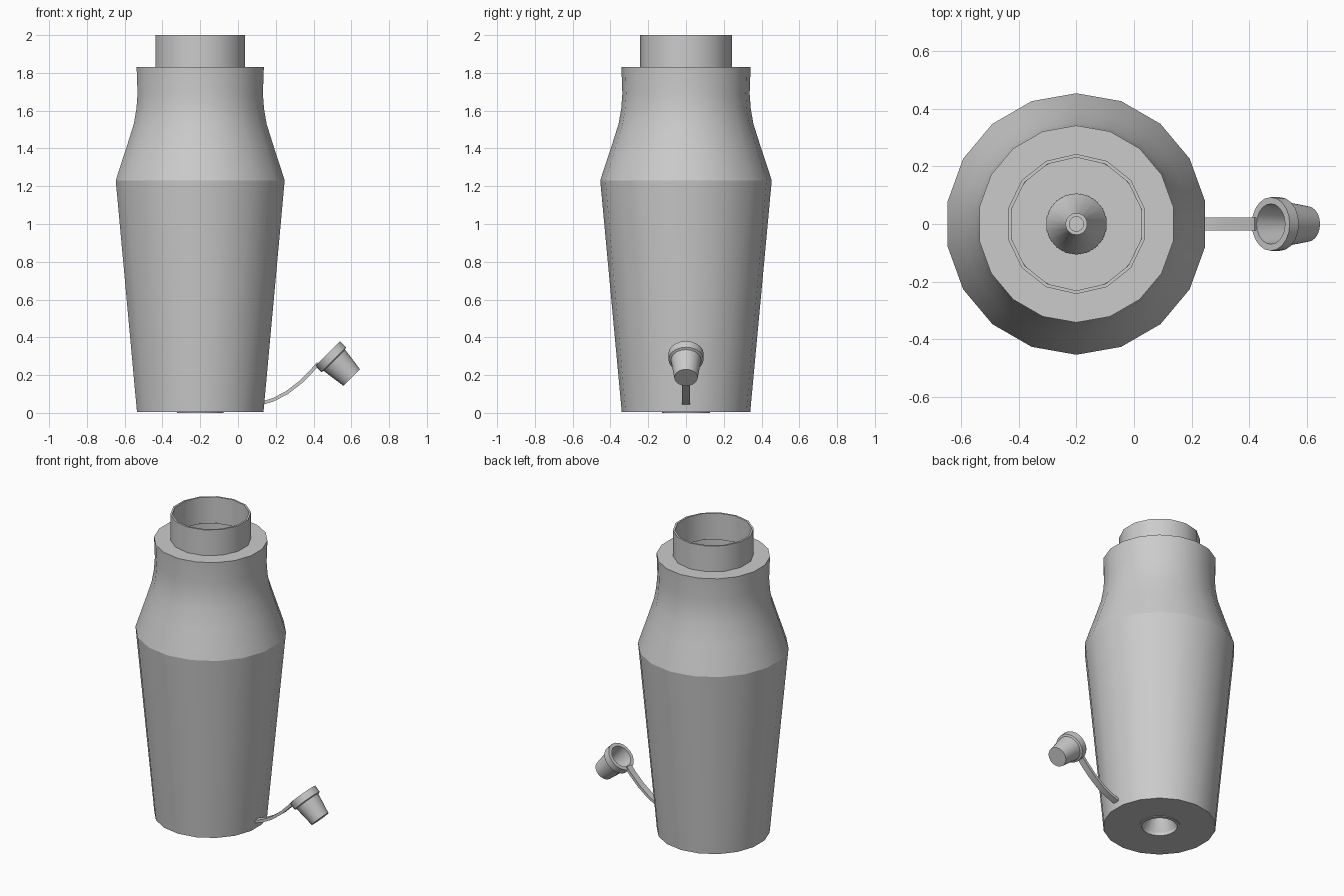
import bpy
import bmesh
from math import pi, sin, cos, radians
from mathutils import Matrix, Vector

cube = bpy.data.objects.get("Cube")
if cube:
    bpy.data.objects.remove(cube, do_unlink=True)

grey = bpy.data.materials.new("plain grey")
grey.use_nodes = True
grey.diffuse_color = (0.6, 0.6, 0.6, 1)
grey.node_tree.nodes["Principled BSDF"].inputs["Base Color"].default_value = (0.6, 0.6, 0.6, 1)


def finish(bm, name, matrix=Matrix()):
    bmesh.ops.remove_doubles(bm, verts=bm.verts, dist=0.0002)
    bmesh.ops.recalc_face_normals(bm, faces=bm.faces)
    mesh = bpy.data.meshes.new(name)
    bm.to_mesh(mesh)
    bm.free()
    mesh.materials.append(grey)
    obj = bpy.data.objects.new(name, mesh)
    obj.matrix_world = matrix
    bpy.context.collection.objects.link(obj)
    bpy.ops.object.select_all(action='DESELECT')
    obj.select_set(True)
    bpy.context.view_layer.objects.active = obj
    bpy.ops.object.shade_smooth_by_angle(angle=radians(32))
    return obj


def lathe(name, profile, sides, matrix):
    """Revolve (radius, height) points, first corner on the +y side."""
    bm = bmesh.new()
    rings = []
    for r, z in profile:
        angles = [pi / 2 + 2 * pi * i / sides for i in range(sides)]
        rings.append([bm.verts.new((r * cos(a), r * sin(a), z)) for a in angles])
    for low, high in zip(rings, rings[1:]):
        for i in range(sides):
            j = (i + 1) % sides
            bm.faces.new((low[i], low[j], high[j], high[i]))
    return finish(bm, name, matrix)


axis = Matrix.Translation((-0.2, 0, 0))

# Bottle shell, open inside
lathe("lower_body", [(0.34, 0.004), (0.454, 1.23)], 18, axis)
lathe("shoulder", [(0.454, 1.23), (0.435, 1.29), (0.395, 1.41), (0.357, 1.53),
                   (0.343, 1.61), (0.337, 1.69), (0.342, 1.83)], 18, axis)
lathe("collar_top", [(0.342, 1.83), (0.232, 1.83)], 18, axis)

# Thin neck tube
lathe("neck", [(0.231, 1.825), (0.243, 1.825), (0.243, 2), (0.231, 2), (0.231, 1.825)], 14, axis)

# Base with a raised ring and an inward nozzle
lathe("base", [(0.34, 0.004), (0.126, 0.004)], 18, axis)
lathe("base_ring", [(0.126, 0.006), (0.126, 0), (0.106, 0), (0.106, 0.02)], 18, axis)
lathe("nozzle", [(0.106, 0.02), (0.038, 0.15), (0.038, 0.19), (0.025, 0.19),
                 (0.025, 0.17), (0, 0.17)], 18, axis)

# Hollow stopper cap, tilted with its mouth up toward the bottle
tilt = Vector((1, 0, -1)).to_track_quat('Z', 'Y').to_matrix().to_4x4()
lathe("cap", [(0, 0.15), (0.05, 0.15), (0.07, 0), (0.093, 0), (0.093, 0.045),
              (0.08, 0.05), (0.062, 0.18), (0, 0.18)], 20,
      Matrix.Translation((0.475, 0, 0.314)) @ tilt)

# Flat curved strap from the base to the cap
path = [(0.125, 0.05), (0.19, 0.071), (0.26, 0.108), (0.33, 0.162), (0.39, 0.222), (0.425, 0.262)]
bm = bmesh.new()
sections = []
for k, (x, z) in enumerate(path):
    a, b = path[max(k - 1, 0)], path[min(k + 1, len(path) - 1)]
    side = Vector((a[1] - b[1], 0, b[0] - a[0])).normalized() * 0.009
    centre = Vector((x, 0, z))
    sections.append([bm.verts.new(centre + side * s + Vector((0, y, 0)))
                     for s, y in ((1, 0.022), (1, -0.022), (-1, -0.022), (-1, 0.022))])
for a, b in zip(sections, sections[1:]):
    for i in range(4):
        j = (i + 1) % 4
        bm.faces.new((a[i], a[j], b[j], b[i]))
bm.faces.new(sections[0])
bm.faces.new(sections[-1])
finish(bm, "strap")
